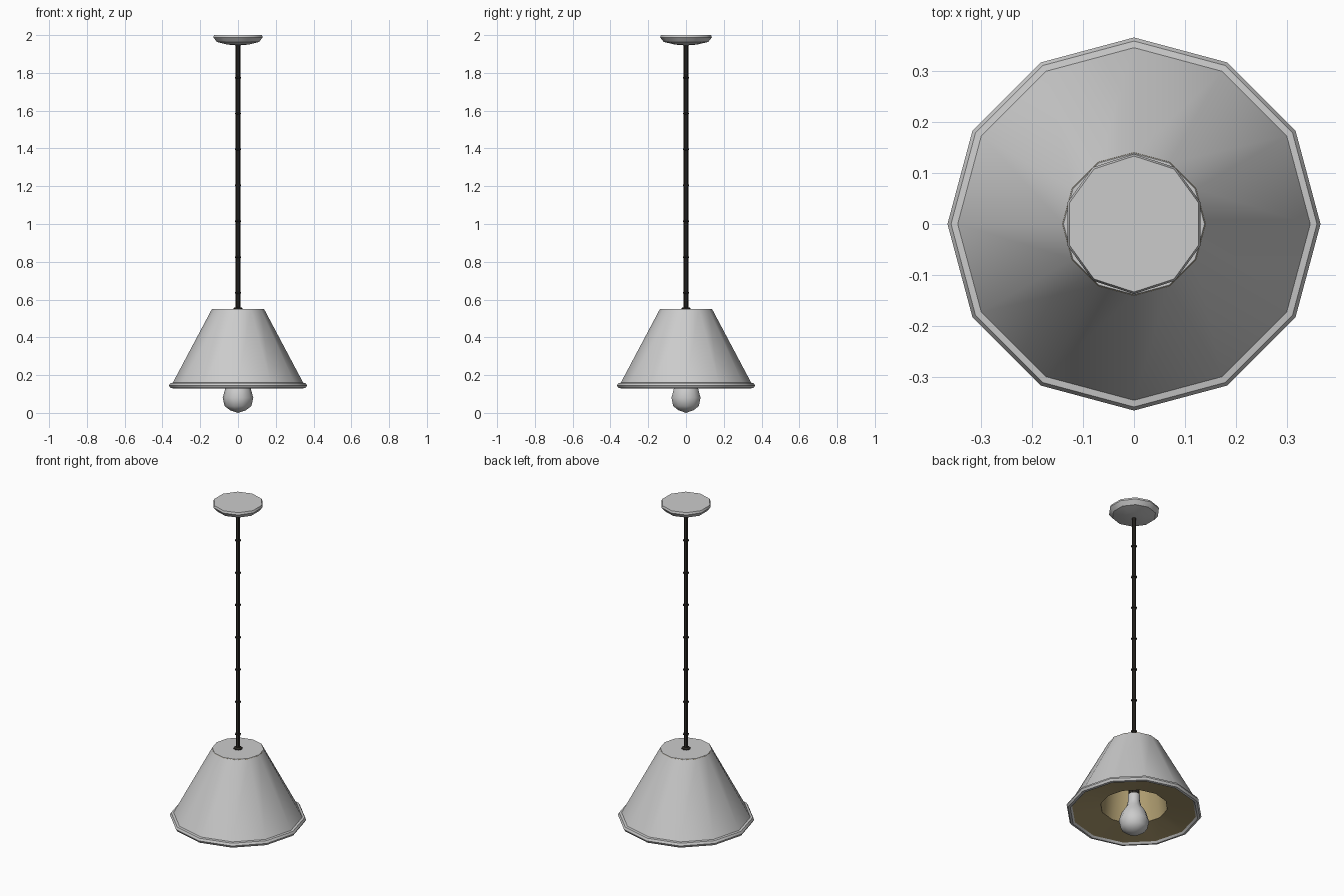
import bpy, bmesh, math

if "Cube" in bpy.data.objects:
    bpy.data.objects.remove(bpy.data.objects["Cube"])


def material(name, rgb):
    m = bpy.data.materials.new(name)
    m.diffuse_color = (*rgb, 1)
    m.use_nodes = True
    m.node_tree.nodes["Principled BSDF"].inputs["Base Color"].default_value = m.diffuse_color
    return m


gold = material("gold_lining", (0.42, 0.33, 0.16))
black = material("dark_metal", (0.025, 0.022, 0.018))


def lathe(name, profile, sides, phase=0.0, mat=None, angle=35, flip=False):
    """Revolve (radius, z) points around z; radius 0 becomes a pole."""
    bm = bmesh.new()
    rings = []
    for r, z in profile:
        if r == 0:
            rings.append([bm.verts.new((0, 0, z))])
        else:
            rings.append([bm.verts.new((r * math.cos(phase + i * math.tau / sides),
                                        r * math.sin(phase + i * math.tau / sides), z))
                          for i in range(sides)])
    for a, b in zip(rings, rings[1:]):
        for i in range(sides):
            j = (i + 1) % sides
            if len(a) == 1:
                f = [a[0], b[j], b[i]]
            elif len(b) == 1:
                f = [a[i], a[j], b[0]]
            else:
                f = [a[i], a[j], b[j], b[i]]
            bm.faces.new(f[::-1] if flip else f)
    me = bpy.data.meshes.new(name)
    bm.to_mesh(me)
    bm.free()
    ob = bpy.data.objects.new(name, me)
    bpy.context.collection.objects.link(ob)
    if mat:
        me.materials.append(mat)
    bpy.context.view_layer.objects.active = ob
    bpy.ops.object.select_all(action='DESELECT')
    ob.select_set(True)
    bpy.ops.object.shade_smooth_by_angle(angle=math.radians(angle))
    return ob


# Ceiling canopy
lathe("ceiling_canopy", [(0, 1.945), (0.06, 1.95), (0.118, 1.964), (0.137, 1.988),
                         (0.133, 2.0), (0, 2.0)], 10, math.pi / 2)

# Hanging rod with evenly spaced joints
rod = [(0.012, 0.54)]
for k in range(7):
    z = 0.635 + k * 0.19
    rod += [(0.012, z - 0.005), (0.016, z - 0.003), (0.016, z + 0.003), (0.012, z + 0.005)]
rod.append((0.012, 1.955))
lathe("hanging_rod", rod, 8, mat=black)
lathe("rod_collar", [(0.024, 0.545), (0.024, 0.555), (0.012, 0.56)], 8, mat=black)

# Conical shade with rolled rim and flat cap
lathe("shade", [(0.335, 0.14), (0.345, 0.13), (0.358, 0.132), (0.365, 0.145), (0.358, 0.158),
                (0.345, 0.16), (0.138, 0.55), (0, 0.55)], 12)

# Gold lining: shallow underside ring and inner well
lathe("shade_lining", [(0.338, 0.14), (0.18, 0.17), (0.14, 0.547)], 12, mat=gold, flip=True)
lathe("lining_top", [(0.14, 0.547), (0, 0.547)], 12, mat=gold, flip=True)

# Socket and bulb
lathe("bulb_socket", [(0, 0.235), (0.03, 0.235), (0.03, 0.54)], 10, mat=black)
lathe("light_bulb", [(0, 0.0), (0.042, 0.014), (0.071, 0.036), (0.081, 0.08), (0.067, 0.13),
                     (0.04, 0.17), (0.033, 0.2), (0.033, 0.24), (0, 0.24)], 10, angle=50)
